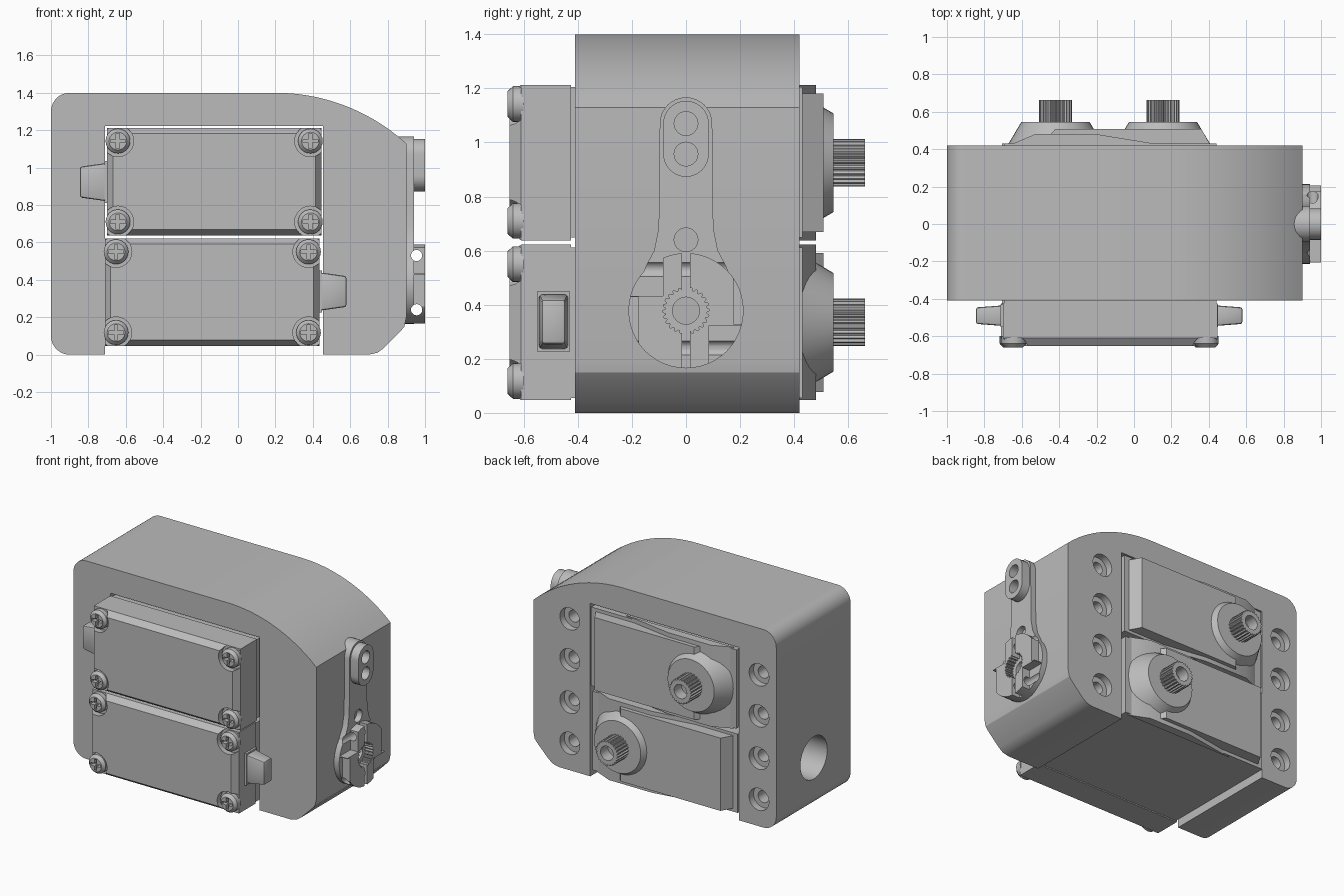
import bpy, bmesh
from math import sin, cos, pi, sqrt
from mathutils import Matrix

cube = bpy.data.objects.get("Cube")
if cube:
    bpy.data.objects.remove(cube, do_unlink=True)

grey = bpy.data.materials.new("plain grey")
grey.use_nodes = True
COLOUR = (0.5, 0.5, 0.5, 1)
grey.diffuse_color = COLOUR
grey.node_tree.nodes["Principled BSDF"].inputs["Base Color"].default_value = COLOUR

PLACE = {"x": lambda a, b, d: (d, a, b),
         "y": lambda a, b, d: (a, d, b),
         "z": lambda a, b, d: (a, b, d)}


def prism(name, pts, axis, lo, hi, scale=(1, 1)):
    """Extrude a 2D outline along an axis; the far end may be scaled about its middle."""
    us, vs = [p[0] for p in pts], [p[1] for p in pts]
    cu, cv = (min(us) + max(us)) / 2, (min(vs) + max(vs)) / 2
    put = PLACE[axis]
    bm = bmesh.new()
    near = [bm.verts.new(put(u, v, lo)) for u, v in pts]
    far = [bm.verts.new(put(cu + (u - cu) * scale[0], cv + (v - cv) * scale[1], hi))
           for u, v in pts]
    bm.faces.new(near)
    bm.faces.new(far)
    for i in range(len(pts)):
        j = (i + 1) % len(pts)
        bm.faces.new((near[i], near[j], far[j], far[i]))
    bmesh.ops.recalc_face_normals(bm, faces=bm.faces)
    mesh = bpy.data.meshes.new(name)
    bm.to_mesh(mesh)
    bm.free()
    mesh.materials.append(grey)
    ob = bpy.data.objects.new(name, mesh)
    bpy.context.collection.objects.link(ob)
    return ob


def arc(cu, cv, r, a0=0, a1=360, n=32):
    steps = n if a1 - a0 == 360 else n + 1
    return [(cu + r * cos((a0 + (a1 - a0) * i / n) * pi / 180),
             cv + r * sin((a0 + (a1 - a0) * i / n) * pi / 180)) for i in range(steps)]


def rect(u0, u1, v0, v1):
    return [(u0, v0), (u1, v0), (u1, v1), (u0, v1)]


def gear(cu, cv, r, depth, teeth=24):
    return [(cu + (r - depth * (i // 2 % 2)) * cos(pi * i / teeth / 2),
             cv + (r - depth * (i // 2 % 2)) * sin(pi * i / teeth / 2))
            for i in range(teeth * 4)]


def active(ob):
    bpy.ops.object.select_all(action="DESELECT")
    ob.select_set(True)
    bpy.context.view_layer.objects.active = ob


def cut(ob, *cutters):
    for c in cutters:
        active(ob)
        mod = ob.modifiers.new("cut", "BOOLEAN")
        mod.operation, mod.solver, mod.object = "DIFFERENCE", "EXACT", c
        bpy.ops.object.modifier_apply(modifier=mod.name)
        bpy.data.objects.remove(c, do_unlink=True)
    return ob


def soften(ob, width=0.012):
    active(ob)
    mod = ob.modifiers.new("soft edges", "BEVEL")
    mod.width, mod.segments = width, 2
    bpy.ops.object.modifier_apply(modifier=mod.name)
    return ob


# Housing: arched block with a slot open at the bottom
R = 1.04
arch = [(x, 1.4 - R + sqrt(R * R - (x - 0.2) ** 2))
        for x in [0.2 + 0.7 * i / 16 for i in range(17)]]
outline = (arc(-0.9, 1.3, 0.1, 180, 90, 10) + arch
           + [(0.9, 0.2), (0.89, 0.15), (0.865, 0.12), (0.78, 0.035), (0.745, 0.01), (0.7, 0)]
           + [(0.455, 0), (0.455, 1.222), (-0.71, 1.222), (-0.71, 0)]
           + arc(-0.9, 0.1, 0.1, 270, 180, 10))
housing = prism("housing", outline, "y", -0.41, 0.42)
cut(housing, prism("side_hole", arc(0, 0.36, 0.15), "x", -1.1, -0.6))
for x in (0.615, -0.865):
    for z in (1.07, 0.78, 0.48, 0.19):
        cut(housing,
            prism("bore", arc(x, z, 0.078, n=24), "y", 0.37, 0.5),
            prism("pilot", arc(x, z, 0.042, n=20), "y", 0.2, 0.45))


def servo(tag, turn):
    parts = []

    def add(ob):
        ob.name = tag + "_" + ob.name
        parts.append(ob)
        return ob

    # Case in two sections with a chamfered front cover
    add(prism("middle_case", rect(-0.695, 0.44, 0.648, 1.205), "y", -0.43, 0.43))
    add(prism("front_case", rect(-0.7, 0.447, 0.638, 1.213), "y", -0.61, -0.425))
    cover = add(prism("front_cover", rect(-0.7, 0.447, 0.638, 1.213), "y",
                      -0.61, -0.652, (0.945, 0.89)))
    # Corner screws with cross recesses
    for x in (-0.642, 0.387):
        for z in (0.71, 1.142):
            cut(cover, prism("corner", arc(x, z, 0.084, n=24), "y", -0.7, -0.6))
            screw = add(prism("screw", arc(x, z, 0.066, n=24), "y", -0.6, -0.64))
            head = add(prism("screw_head", arc(x, z, 0.066, n=24), "y",
                             -0.64, -0.66, (0.72, 0.72)))
            for w, h in ((0.04, 0.009), (0.009, 0.04)):
                for ob in (screw, head):
                    cut(ob, prism("cross", rect(x - w, x + w, z - h, z + h),
                                  "y", -0.7, -0.63))
    # Cable outlet
    add(prism("cable_base", rect(-0.55, -0.43, 0.81, 1.035), "x", -0.68, -0.715))
    add(soften(prism("cable_outlet", rect(-0.545, -0.435, 0.82, 1.025), "x",
                     -0.7, -0.845, (0.8, 0.8))))
    # Gearbox lid with a sloped ridge, cone and splined shaft
    add(prism("lid_ridge", [(-0.67, 0.42), (-0.53, 0.48), (-0.2, 0.48), (0.17, 0.42)],
              "z", 0.638, 1.213))
    add(prism("gearbox_lid", [(-0.5, 0.42), (-0.42, 0.508), (0.36, 0.508), (0.41, 0.42)],
              "z", 0.668, 1.182))
    add(prism("shaft_cone", arc(-0.42, 0.925, 0.257, n=40), "y", 0.42, 0.545, (0.71, 0.71)))
    shaft = add(prism("output_shaft", gear(-0.42, 0.925, 0.088, 0.009), "y", 0.54, 0.662))
    cut(shaft, prism("shaft_bore", arc(-0.42, 0.925, 0.05, n=24), "y", 0.58, 0.7))
    if turn:
        m = Matrix.Translation((-0.265, 0, 1.26)) @ Matrix.Rotation(pi, 4, "Y")
        for ob in parts:
            ob.data.transform(m)


servo("upper_servo", False)
servo("lower_servo", True)

# Lever arm lying on the side
edge = [(0.19, 0.43), (0.15, 0.54), (0.118, 0.6), (0.102, 0.68), (0.098, 0.8)]
arm = prism("lever_arm", edge + arc(0, 1.07, 0.097, 0, 180, 16)
            + [(-y, z) for y, z in reversed(edge)], "x", 0.84, 0.94)
pad = prism("lever_pad", arc(0, 1.07, 0.084, 0, 180, 16)
            + arc(0, 0.957, 0.084, 180, 360 - 1e-3, 16), "x", 0.93, 1.0)
for z in (1.07, 0.957, 0.64):
    for ob in (arm, pad):
        cut(ob, prism("arm_hole", arc(0, z, 0.044, n=24), "x", 0.895, 1.1))

# Split clamp hub at the lever foot
base = prism("hub_base", arc(0, 0.378, 0.213, n=48), "x", 0.88, 0.94)
hub = prism("clamp_hub", arc(0, 0.378, 0.213, n=48), "x", 0.935, 1.0)
for s in (-1, 1):
    z0, z1 = sorted((0.378 - s * 0.055, 0.378 - s * 0.3))
    w0, w1 = sorted((0.378 - s * 0.05, 0.378 + s * 0.3))
    y0, y1 = sorted((s * 0.085, s * 0.3))
    v0, v1 = sorted((s * 0.175, s * 0.3))
    cut(hub, prism("step", rect(y0, y1, z0, z1), "x", 0.93, 1.1),
        prism("flat", rect(v0, v1, w0, w1), "x", 0.93, 1.1))
cut(hub, prism("split", rect(-0.015, 0.015, 0.1, 0.7), "x", 0.92, 1.1),
    prism("spline", gear(0, 0.378, 0.086, 0.01), "x", 0.92, 1.1))
cut(base, prism("centre_hole", arc(0, 0.378, 0.05, n=24), "x", 0.9, 1.1))
for z in (0.24, 0.53):
    for ob in (hub, base, arm):
        cut(ob, prism("clamp_hole", arc(0.955, z, 0.03, n=20), "y", -0.4, 0.4))

# Smooth curved walls, keep edges crisp
for ob in bpy.context.collection.objects:
    if ob.type == "MESH" and grey.name in ob.data.materials:
        active(ob)
        bpy.ops.object.shade_smooth_by_angle(angle=pi / 7)
